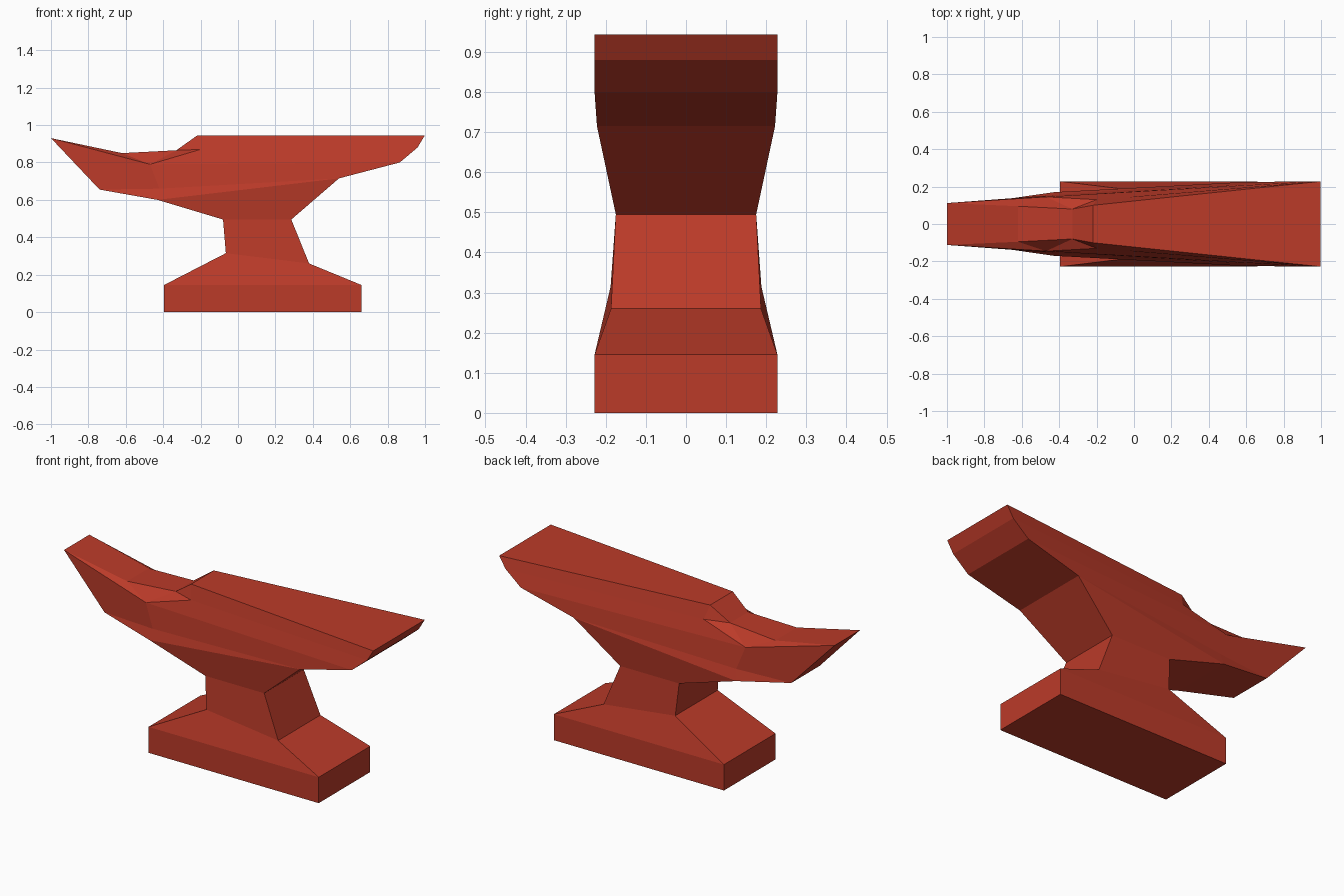
import bpy, bmesh

cube = bpy.data.objects.get("Cube")
if cube:
    bpy.data.objects.remove(cube, do_unlink=True)

red = bpy.data.materials.new("brick_red")
red.use_nodes = True
colour = (0.5, 0.043, 0.022, 1)
red.diffuse_color = colour
red.node_tree.nodes["Principled BSDF"].inputs["Base Color"].default_value = colour

# Named corners of one side: x, height, half width
corners = {
    # foot and waist
    "foot_l": (-0.395, 0, 0.228), "foot_r": (0.66, 0, 0.228),
    "step_l": (-0.395, 0.145, 0.228), "step_r": (0.66, 0.145, 0.228),
    "neck_l": (-0.065, 0.315, 0.188), "neck_r": (0.38, 0.26, 0.187),
    "waist_l": (-0.08, 0.495, 0.175), "waist_r": (0.285, 0.495, 0.175),
    # body
    "belly_l": (-0.43, 0.60, 0.17), "belly_r": (0.54, 0.715, 0.222),
    "side_l": (-0.42, 0.66, 0.155),
    "cheek_l": (-0.47, 0.79, 0.145), "heel_r": (0.865, 0.80, 0.228),
    "brow_l": (-0.20, 0.87, 0.13), "lip_r": (0.96, 0.88, 0.228),
    "top_l": (-0.22, 0.943, 0.10), "top_r": (0.998, 0.943, 0.228),
    # horn
    "table": (-0.33, 0.865, 0.08), "dip": (-0.62, 0.85, 0.095),
    "tip": (-1.0, 0.93, 0.112), "chin": (-0.74, 0.655, 0.125),
}

# Faces on one side, mirrored to the other
side_faces = [
    "foot_l foot_r step_r step_l", "step_l step_r neck_r neck_l",
    "neck_l neck_r waist_r waist_l", "waist_l waist_r belly_r belly_l",
    "belly_l belly_r side_l", "side_l belly_r heel_r cheek_l",
    "cheek_l heel_r lip_r brow_l", "brow_l lip_r top_r top_l",
    "cheek_l brow_l table", "table brow_l top_l",
    "dip cheek_l table", "tip cheek_l dip",
    "tip chin side_l cheek_l", "chin belly_l side_l",
]

# Profile around the middle, bridged across the width
outline = ("foot_l foot_r step_r neck_r waist_r belly_r heel_r lip_r top_r top_l "
           "table dip tip chin belly_l waist_l neck_l step_l").split()

bm = bmesh.new()
sides = []
for s in (-1, 1):
    verts = {n: bm.verts.new((x, s * w, z)) for n, (x, z, w) in corners.items()}
    sides.append(verts)
    for names in side_faces:
        bm.faces.new([verts[n] for n in names.split()])
front, back = sides
for a, b in zip(outline, outline[1:] + outline[:1]):
    bm.faces.new((front[a], front[b], back[b], back[a]))
bmesh.ops.recalc_face_normals(bm, faces=bm.faces)

mesh = bpy.data.meshes.new("anvil")
bm.to_mesh(mesh)
bm.free()
mesh.materials.append(red)
anvil = bpy.data.objects.new("anvil", mesh)
bpy.context.collection.objects.link(anvil)
